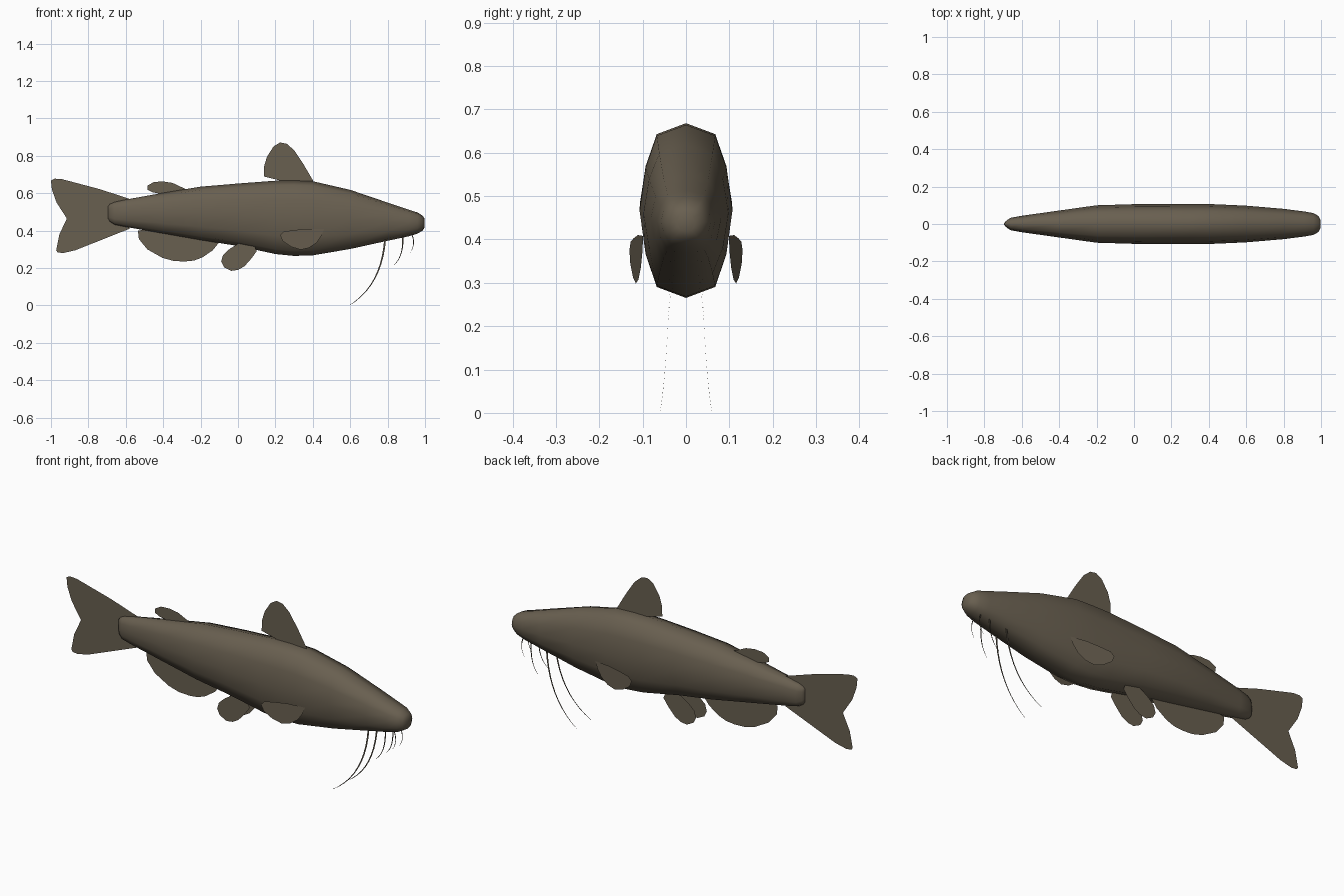
import bpy
from mathutils import Vector


def material(name, rgb):
    m = bpy.data.materials.new(name)
    m.diffuse_color = (*rgb, 1)
    return m


skin = material("olive brown skin", (0.14, 0.115, 0.08))
whisker = material("dark whisker brown", (0.09, 0.075, 0.055))


def make(name, verts, faces, mat, smooth=False):
    me = bpy.data.meshes.new(name)
    me.from_pydata(verts, [], faces)
    me.materials.append(mat)
    for p in me.polygons:
        p.use_smooth = smooth
    ob = bpy.data.objects.new(name, me)
    bpy.context.collection.objects.link(ob)
    return ob


# Body: twelve-sided sections lofted along x (x, top z, bottom z, half width)
stations = [
    (-0.695, 0.53, 0.465, 0.004), (-0.685, 0.542, 0.448, 0.016),
    (-0.66, 0.553, 0.432, 0.033), (-0.6, 0.566, 0.42, 0.044),
    (-0.4, 0.602, 0.385, 0.072), (-0.2, 0.635, 0.35, 0.1),
    (0.0, 0.652, 0.318, 0.106), (0.2, 0.667, 0.275, 0.107),
    (0.3, 0.668, 0.265, 0.107), (0.4, 0.664, 0.268, 0.107),
    (0.6, 0.618, 0.302, 0.098), (0.8, 0.55, 0.346, 0.081),
    (0.91, 0.513, 0.369, 0.067), (0.96, 0.497, 0.384, 0.058),
    (0.987, 0.48, 0.4, 0.042), (0.998, 0.463, 0.418, 0.02),
]
quarter = [(0, 1), (0.63, 0.874), (0.87, 0.5)]
half = quarter + [(1, 0)] + [(y, -z) for y, z in reversed(quarter)]
section = half + [(-y, z) for y, z in reversed(half[1:-1])]
n = len(section)
verts, faces = [], []
for x, top, bottom, w in stations:
    mid, h = (top + bottom) / 2, (top - bottom) / 2
    verts += [(x, y * w, mid + z * h) for y, z in section]
for i in range(len(stations) - 1):
    for j in range(n):
        k = (j + 1) % n
        faces.append((i * n + j, i * n + k, (i + 1) * n + k, (i + 1) * n + j))
last = (len(stations) - 1) * n
faces += [tuple(reversed(range(n))), tuple(range(last, last + n))]
body = make("body", verts, faces, skin, True)

# make sure that the body normals point outward
import bmesh
bm = bmesh.new()
bm.from_mesh(body.data)
bmesh.ops.recalc_face_normals(bm, faces=bm.faces)
bm.to_mesh(body.data)
bm.free()


# Fins: thin single-sheet outlines in x, z
def fin(name, outline, y=lambda x: 0.0, side=1):
    pts = [(x, side * y(x), z) for x, z in outline]
    make(name, pts, [tuple(range(len(pts)))], skin)


fin("tail_fin", [
    (-0.58, 0.57), (-0.74, 0.622), (-0.94, 0.675), (-0.98, 0.678), (-1.0, 0.668),
    (-0.995, 0.62), (-0.97, 0.55), (-0.915, 0.465), (-0.955, 0.38),
    (-0.972, 0.295), (-0.965, 0.284), (-0.935, 0.28), (-0.87, 0.295), (-0.58, 0.41)])
fin("dorsal_fin", [
    (0.138, 0.69), (0.14, 0.745), (0.155, 0.795), (0.19, 0.85), (0.225, 0.871),
    (0.26, 0.865), (0.3, 0.83), (0.35, 0.755), (0.4, 0.67), (0.4, 0.63),
    (0.25, 0.64), (0.23, 0.667)])
fin("adipose_fin", [
    (-0.275, 0.62), (-0.35, 0.655), (-0.4, 0.663), (-0.45, 0.66), (-0.485, 0.64),
    (-0.483, 0.618), (-0.46, 0.606), (-0.42, 0.598), (-0.4, 0.57), (-0.28, 0.59)])
fin("anal_fin", [
    (-0.535, 0.4), (-0.53, 0.355), (-0.485, 0.3), (-0.405, 0.255), (-0.345, 0.238),
    (-0.285, 0.235), (-0.235, 0.24), (-0.19, 0.257), (-0.135, 0.295), (-0.095, 0.345),
    (-0.2, 0.39), (-0.4, 0.42)])

pelvic = [(0.1, 0.29), (0.075, 0.255), (0.035, 0.21), (0.0, 0.19), (-0.035, 0.185),
          (-0.075, 0.205), (-0.09, 0.235), (-0.08, 0.27), (-0.045, 0.302),
          (0.0, 0.33), (0.08, 0.34)]
pectoral = [(0.46, 0.408), (0.445, 0.37), (0.42, 0.335), (0.38, 0.308), (0.335, 0.298),
            (0.285, 0.313), (0.24, 0.343), (0.225, 0.375), (0.245, 0.395),
            (0.3, 0.403), (0.37, 0.41)]

# Barbels: flat tapering ribbons along a curved path (root, pull, tip)
barbels = [
    ("long", (0.787, 0.036, 0.36), (0.77, 0.042, 0.108), (0.595, 0.06, 0.0), 0.005),
    ("middle", (0.88, 0.03, 0.39), (0.89, 0.034, 0.265), (0.835, 0.042, 0.218), 0.004),
    ("short", (0.925, 0.025, 0.39), (0.955, 0.028, 0.33), (0.92, 0.032, 0.283), 0.003),
]


def ribbon(name, a, b, c, w, side):
    a, b, c = (Vector((p[0], side * p[1], p[2])) for p in (a, b, c))
    steps, v = 10, []
    for i in range(steps + 1):
        t = i / steps
        p = a * (1 - t) ** 2 + b * 2 * t * (1 - t) + c * t * t
        d = (b - a) * (1 - t) + (c - b) * t
        off = Vector((-d.z, 0, d.x)).normalized() * w * (1 - 0.8 * t)
        v += [p - off, p + off]
    for q in v:
        q.z = max(q.z, 0)
    make(name, v, [(2 * i, 2 * i + 1, 2 * i + 3, 2 * i + 2) for i in range(steps)], whisker)


# Paired parts on both sides
for side, label in ((-1, "right"), (1, "left")):
    fin("pelvic_fin_" + label, pelvic, lambda x: 0.045, side)
    fin("pectoral_fin_" + label, pectoral, lambda x: 0.1 + (0.45 - x) * 0.135, side)
    for nm, a, b, c, w in barbels:
        ribbon(f"{nm}_barbel_{label}", a, b, c, w, side)
